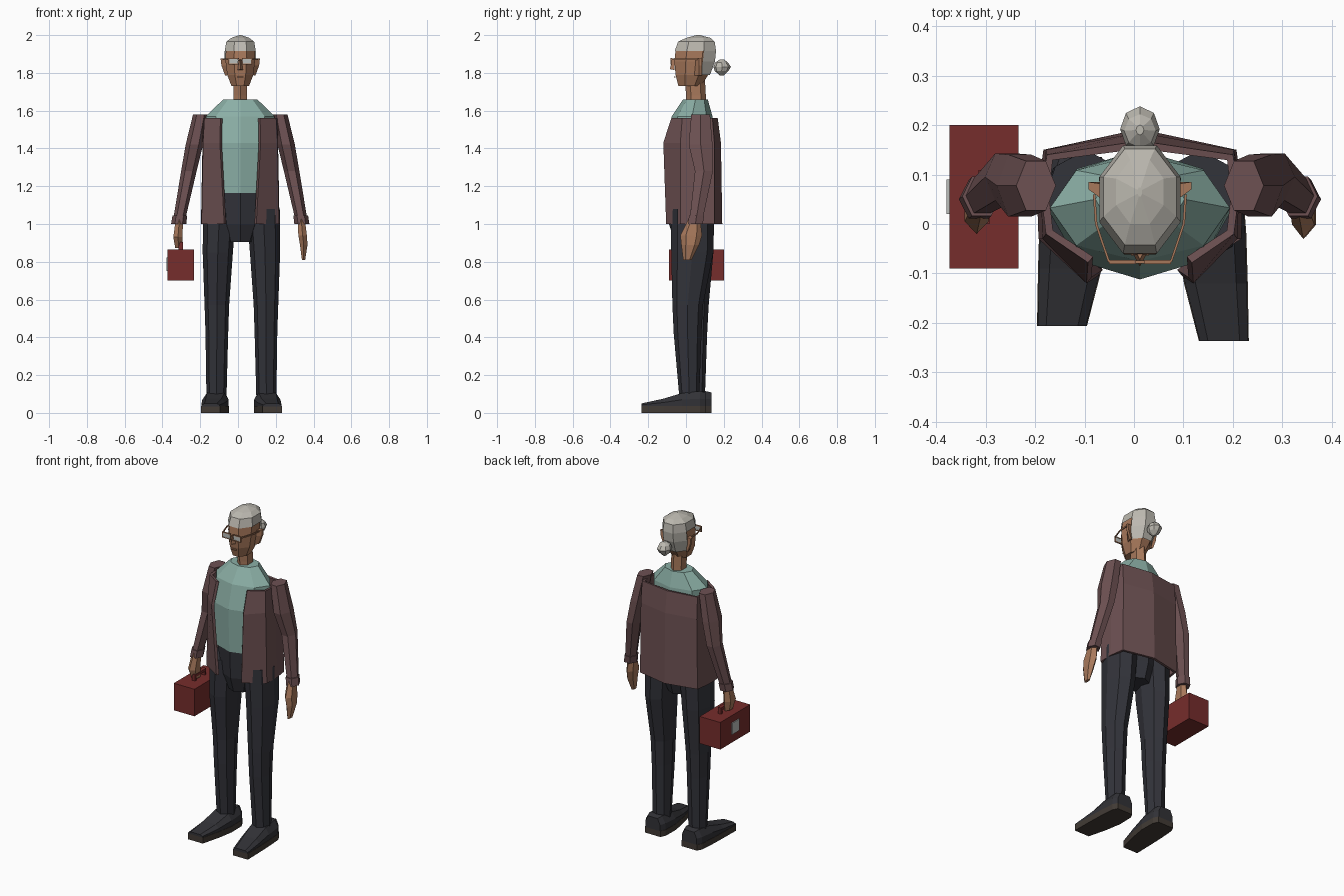
import bpy, bmesh, math

if "Cube" in bpy.data.objects:
    bpy.data.objects.remove(bpy.data.objects["Cube"])

CX = 0.012


def material(name, r, g, b):
    m = bpy.data.materials.new(name)
    m.use_nodes = True
    m.diffuse_color = (r, g, b, 1)
    bsdf = next(n for n in m.node_tree.nodes if n.type == "BSDF_PRINCIPLED")
    bsdf.inputs["Base Color"].default_value = (r, g, b, 1)
    bsdf.inputs["Roughness"].default_value = 0.9
    return m


skin = material("warm brown skin", .39, .19, .105)
hair = material("silver hair", .50, .48, .43)
green = material("sage shirt", .26, .43, .38)
plum = material("plum jacket", .155, .083, .086)
navy = material("charcoal trousers", .032, .033, .042)
leather = material("dark shoe", .032, .032, .038)
sole_brown = material("sole brown", .054, .043, .035)
red = material("deep red case", .18, .026, .025)
grey = material("pale grey lens", .50, .52, .50)


def finish(name, bm, mat):
    bmesh.ops.recalc_face_normals(bm, faces=bm.faces)
    me = bpy.data.meshes.new(name)
    bm.to_mesh(me)
    bm.free()
    ob = bpy.data.objects.new(name, me)
    me.materials.append(mat)
    bpy.context.collection.objects.link(ob)
    return ob


def loft(name, rings, mat, closed=True):
    """Skin a stack of equal-length point rings; closed rings are capped."""
    bm = bmesh.new()
    vs = [[bm.verts.new(p) for p in r] for r in rings]
    n = len(rings[0])
    for a, b in zip(vs, vs[1:]):
        for i in range(n if closed else n - 1):
            j = (i + 1) % n
            bm.faces.new((a[i], a[j], b[j], b[i]))
    if closed:
        bm.faces.new(vs[0])
        bm.faces.new(vs[-1])
    return finish(name, bm, mat)


def ring(z, x, y0, y1, rx, n=8, turn=0.0):
    """Horizontal oval spanning y0..y1."""
    cy, ry = (y0 + y1) / 2, (y1 - y0) / 2
    angles = [2 * math.pi * (i + turn) / n - math.pi / 2 for i in range(n)]
    return [(x + rx * math.cos(a), cy + ry * math.sin(a), z) for a in angles]


def box(name, x0, x1, y0, y1, z0, z1, mat):
    rect = [(x0, y0), (x1, y0), (x1, y1), (x0, y1)]
    return loft(name, [[(x, y, z) for x, y in rect] for z in (z0, z1)], mat)


# Torso, neck and hips
loft("shirt", [ring(1.165, CX, -.10, .14, .16), ring(1.43, CX, -.112, .15, .18),
               ring(1.57, CX, -.075, .14, .182), ring(1.66, CX, -.015, .115, .09)], green)
loft("neck", [ring(1.6, CX, .0, .11, .045, 6), ring(1.68, CX, .0, .105, .04, 6),
              ring(1.77, CX, -.005, .1, .04, 6)], skin)
loft("trouser_hips", [ring(.905, CX, -.06, .11, .07), ring(1.0, CX, -.09, .14, .11),
                      ring(1.18, CX, -.097, .137, .155)], navy)

# Open jacket: half outline mirrored about the middle, thickened inwards
outlines = [
    (1.00, [(.085, -.105), (.205, -.03), (.208, .06), (.195, .15), (0, .192)]),
    (1.43, [(.108, -.12), (.197, -.03), (.2, .06), (.19, .15), (0, .185)]),
    (1.56, [(.105, -.078), (.19, -.02), (.2, .06), (.188, .14), (0, .168)]),
]
rows = []
for z, half in outlines:
    right = [(CX + x, y, z) for x, y in half]
    left = [(CX - x, y, z) for x, y in reversed(half[:-1])]
    rows.append(right + left)
jacket = loft("jacket", rows, plum, closed=False)
thick = jacket.modifiers.new("thickness", "SOLIDIFY")
thick.thickness = .016
thick.offset = -1

for s, side in ((1, "left"), (-1, "right")):
    # Sleeve and cuff
    X = lambda d: CX + s * d
    loft(side + "_sleeve", [ring(1.03, X(.322), .015, .095, .032, 6, .5),
                            ring(1.28, X(.272), .04, .15, .041, 6, .5),
                            ring(1.42, X(.243), .005, .15, .046, 6, .5),
                            ring(1.58, X(.21), .02, .135, .04, 6, .5)], plum)
    loft(side + "_cuff", [ring(1.0, X(.326), .005, .095, .04, 6, .5),
                          ring(1.045, X(.32), .01, .102, .039, 6, .5)], plum)
    # Hand: open on the left, gripping on the right
    if s > 0:
        loft("left_hand", [ring(.81, X(.335), -.015, .03, .01, 6),
                           ring(.89, X(.336), -.025, .07, .023, 6),
                           ring(.94, X(.33), -.03, .085, .026, 6),
                           ring(1.03, X(.322), .015, .075, .022, 6)], skin)
    else:
        loft("right_hand", [ring(.872, X(.325), .005, .07, .022, 6),
                            ring(.93, X(.33), -.02, .08, .028, 6),
                            ring(1.03, X(.322), .015, .075, .022, 6)], skin)
    # Trouser leg; the right one stands slightly further back
    back = 0 if s > 0 else .03
    L = lambda d: .018 + s * d
    loft(side + "_leg", [ring(.08, L(.132), -.035 + back, .07 + back, .053),
                         ring(.42, L(.13), -.065 + back, .082 + back, .06),
                         ring(.57, L(.13), -.072 + back, .09 + back, .065),
                         ring(.85, L(.125), -.078, .145, .08),
                         ring(1.08, L(.115), -.08, .15, .088)], navy)

    # Shoe: cross-sections from heel to toe (y, inner, outer, top)
    sections = [(.105, .085, .185, .108), (.075, .07, .2, .115), (-.02, .068, .207, .105),
                (-.12, .085, .21, .075), (-.236, .115, .212, .05)]
    upper, sole = [], []
    for y, a, b, top in sections:
        y += back
        c = (b - a) * .17
        edge = .035 + (top - .035) * .5
        pts = [(a, .035), (b, .035), (b, edge), (b - c, top), (a + c, top), (a, edge)]
        upper.append([(L(p), y, z) for p, z in pts])
        sole.append([(L(p), y, z) for p, z in
                     ((a - .002, 0), (b + .002, 0), (b + .002, .036), (a - .002, .036))])
    loft(side + "_shoe", upper, leather)
    loft(side + "_sole", sole, sole_brown)

# Head and hair cap share one set of sections (z, front, back, half width)
skull = [(1.73, -.045, .085, .05), (1.79, -.062, .125, .075), (1.86, -.07, .152, .084),
         (1.915, -.064, .158, .083), (1.965, -.045, .15, .074)]
loft("head", [ring(z, CX, a, b, w, 8, .5) for z, a, b, w in skull], skin)
cap = [(z, a - .005, b + .01, w + .006) for z, a, b, w in skull[1:]]
cap += [(1.985, -.005, .135, .052), (2.0, .055, .075, .005)]
hair_cap = loft("hair", [ring(z, CX, a, b, w, 8, .5) for z, a, b, w in cap], hair)
bm = bmesh.new()
bm.from_mesh(hair_cap.data)
face_side = [f for f in bm.faces
             if f.calc_center_median().z < 1.9 and f.calc_center_median().y < .07]
bmesh.ops.delete(bm, geom=face_side, context="FACES")
bm.to_mesh(hair_cap.data)
bm.free()

# Hair bun
loft("hair_bun", [ring(1.786, CX, .18, .2, .008), ring(1.81, CX, .152, .225, .034),
                  ring(1.832, CX, .145, .238, .04), ring(1.855, CX, .155, .222, .032),
                  ring(1.872, CX, .18, .2, .008)], hair)

# Nose and mouth
loft("nose", [[(CX - .014, -.06, 1.815), (CX + .014, -.06, 1.815), (CX, -.086, 1.82)],
              [(CX - .006, -.06, 1.87), (CX + .006, -.06, 1.87), (CX, -.072, 1.87)]], skin)
box("mouth", CX - .018, CX + .018, -.064, -.056, 1.776, 1.782, skin)

for s, side in ((1, "left"), (-1, "right")):
    X = lambda d: CX + s * d
    # Ear, leaning outwards
    loft(side + "_ear", [[(X(.07), .045, z0), (X(d), .07, z0), (X(d), .085, z0),
                          (X(.07), .08, z0)]
                         for z0, d in ((1.785, .08), (1.84, .1), (1.875, .104))], skin)
    # Eyeglasses: lens plate, frame bars and temple
    a, b = sorted((X(.012), X(.058)))
    box(side + "_lens", a, b, -.079, -.075, 1.847, 1.874, grey)
    for z in (1.844, 1.874):
        box(side + "_frame_bar", a - .004, b + .004, -.081, -.073, z, z + .005, skin)
    box(side + "_frame_side", *sorted((X(.058), X(.063))), -.081, -.073, 1.844, 1.879, skin)
    loft(side + "_temple", [[(X(d), y, 1.868), (X(d + .005), y, 1.868),
                             (X(d + .005), y, 1.876), (X(d), y, 1.876)]
                            for d, y in ((.06, -.077), (.086, .0), (.09, .06))], skin)
box("glasses_bridge", CX - .013, CX + .013, -.08, -.074, 1.864, 1.869, skin)

# Carried case with handle and side clasp
box("case", -.373, -.233, -.09, .2, .70, .866, red)
for y in (.0, .095):
    box("handle_post", -.314, -.292, y, y + .014, .86, .9, red)
box("handle_bar", -.314, -.292, .0, .109, .888, .904, red)
box("case_clasp", -.379, -.372, .02, .09, .752, .822, grey)
